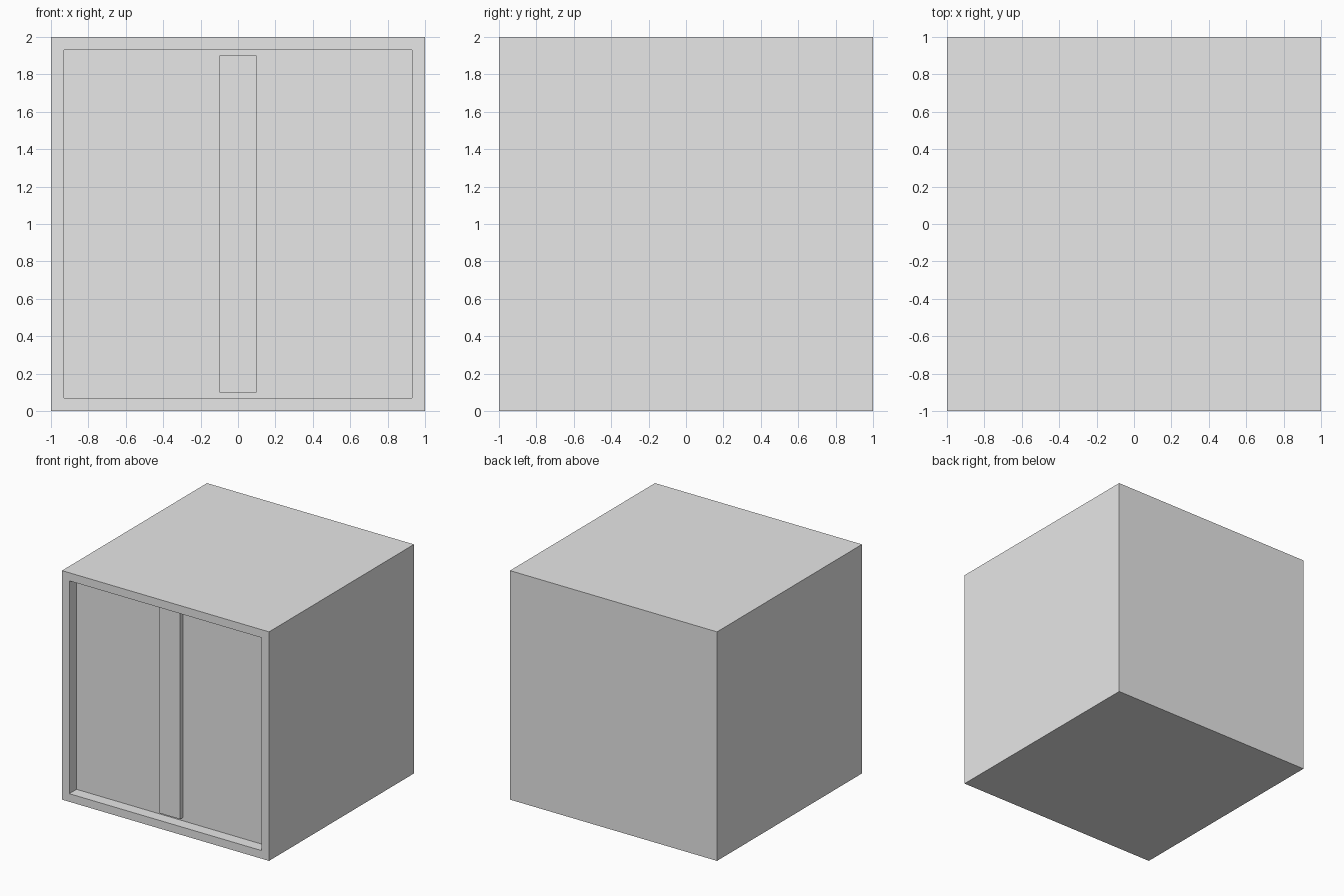
import bpy
import bmesh
from mathutils import Matrix, Vector

SIZE = 2.0      # outer cube
FRAME = 0.1     # width of the front rim
RECESS = 0.1    # depth of the front panel
POST_WIDTH = 0.2
POST_DEPTH = 0.04

old = bpy.data.objects.get("Cube")
if old:
    bpy.data.objects.remove(old, do_unlink=True)

grey = bpy.data.materials.new("light_grey")
grey.use_nodes = True
grey.diffuse_color = (0.8, 0.8, 0.8, 1)
grey.node_tree.nodes["Principled BSDF"].inputs["Base Color"].default_value = grey.diffuse_color


def finish(name, bm):
    mesh = bpy.data.meshes.new(name)
    bmesh.ops.recalc_face_normals(bm, faces=bm.faces)
    bm.to_mesh(mesh)
    bm.free()
    mesh.materials.append(grey)
    obj = bpy.data.objects.new(name, mesh)
    bpy.context.collection.objects.link(obj)
    return obj


def box(size, centre):
    bm = bmesh.new()
    bmesh.ops.create_cube(bm, size=1, matrix=Matrix.Translation(centre) @ Matrix.Diagonal((*size, 1)))
    return bm


# Cabinet body: cube with a recessed front panel inside a rim
body = box((SIZE, SIZE, SIZE), (0, 0, SIZE / 2))
body.normal_update()
front = min(body.faces, key=lambda f: f.calc_center_median().y)
bmesh.ops.inset_region(body, faces=[front], thickness=FRAME)
panel = bmesh.ops.extrude_discrete_faces(body, faces=[front])["faces"][0]
bmesh.ops.translate(body, verts=panel.verts, vec=Vector((0, RECESS, 0)))
finish("cabinet_body", body)

# Centre post standing proud of the recessed panel, still behind the rim
post_y = -SIZE / 2 + RECESS - POST_DEPTH / 2
finish("centre_post", box((POST_WIDTH, POST_DEPTH, SIZE - 2 * FRAME), (0, post_y, SIZE / 2)))
